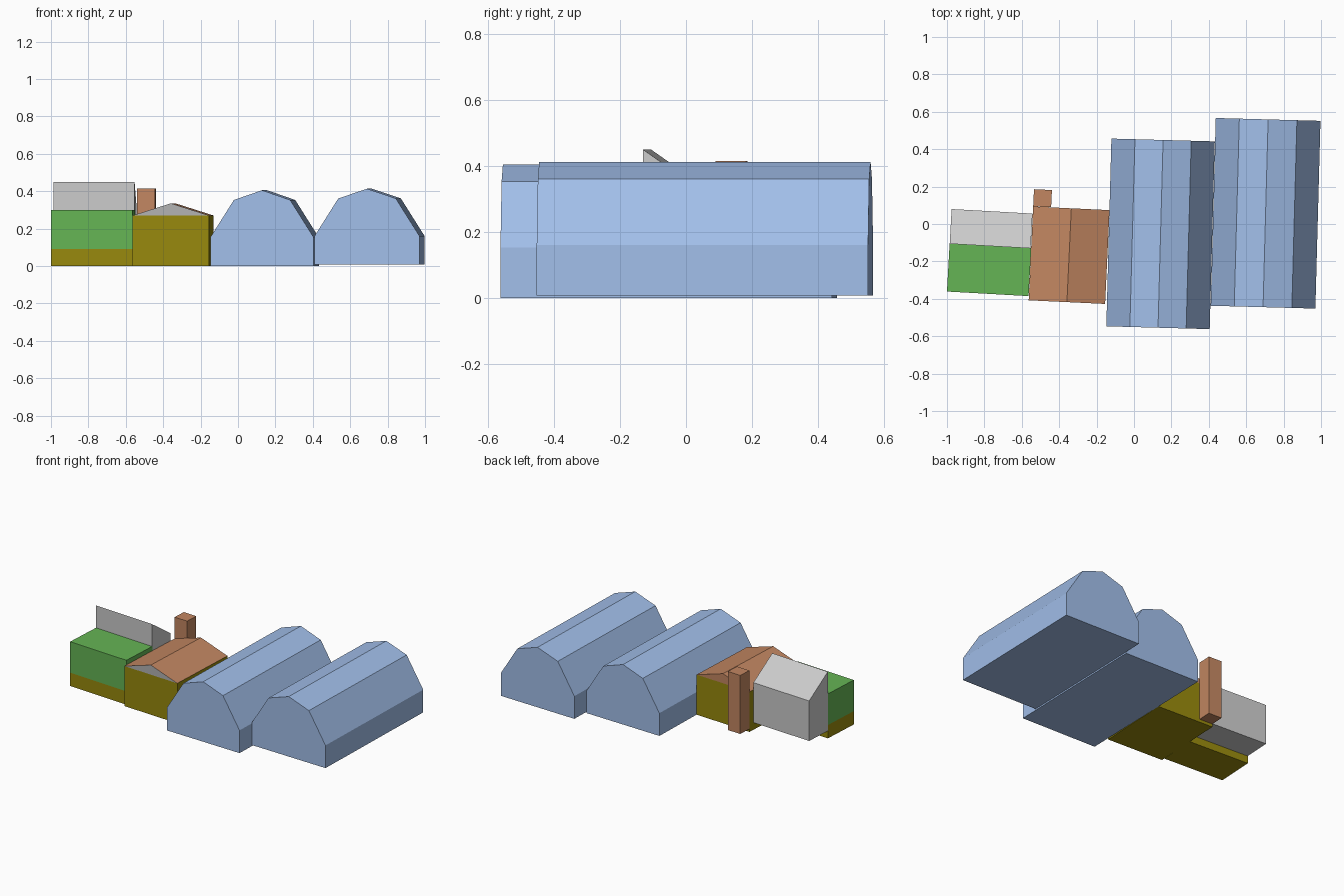
import bpy, bmesh
from math import radians, cos, sin

if "Cube" in bpy.data.objects:
    bpy.data.objects.remove(bpy.data.objects["Cube"])


def material(name, rgb):
    m = bpy.data.materials.new(name)
    m.diffuse_color = (*rgb, 1)
    m.use_nodes = True
    m.node_tree.nodes["Principled BSDF"].inputs["Base Color"].default_value = m.diffuse_color
    return m


BLUE = material("blue_metal", (0.36, 0.52, 0.82))
GREEN = material("green_cladding", (0.13, 0.46, 0.09))
OLIVE = material("olive_wall", (0.31, 0.25, 0.004))
BRICK = material("brick_orange", (0.54, 0.24, 0.12))


def prism(name, origin, degrees, profile, length, mat=None, front_grey=False):
    """Extrude a (across, height) profile backwards from the turned front edge."""
    a = radians(degrees)
    ox, oy = origin
    bm = bmesh.new()
    front, back = [[bm.verts.new((ox + u * cos(a) - d * sin(a),
                                  oy + u * sin(a) + d * cos(a), z))
                    for u, z in profile] for d in (0, length)]
    front_face = bm.faces.new(front)
    bm.faces.new(back[::-1])
    n = len(profile)
    for i in range(n):
        j = (i + 1) % n
        bm.faces.new((front[i], back[i], back[j], front[j]))
    if front_grey:
        front_face.material_index = 1
    bmesh.ops.recalc_face_normals(bm, faces=bm.faces)
    mesh = bpy.data.meshes.new(name)
    bm.to_mesh(mesh)
    bm.free()
    if mat:
        mesh.materials.append(mat)
    if front_grey:
        mesh.materials.append(material("grey_gable", (0.45, 0.45, 0.45)))
    ob = bpy.data.objects.new(name, mesh)
    bpy.context.collection.objects.link(ob)
    return ob


def rect(w, z0, z1):
    return [(0, z0), (w, z0), (w, z1), (0, z1)]


# Two gambrel barns
for name, origin, z, w in (("left_barn", (-0.148, -0.547), 0.0, 0.553),
                           ("right_barn", (0.41, -0.437), 0.008, 0.56)):
    shape = [(0, z), (w, z), (w, z + 0.153), (w - 0.126, z + 0.353),
             (w / 2, z + 0.405), (0.126, z + 0.353), (0, z + 0.153)]
    prism(name, origin, -1.55, shape, 1.004, BLUE)

# House with low gable roof and back chimney
corner = (-0.563, -0.408)
prism("house_walls", corner, -2.7, rect(0.409, 0, 0.27), 0.502, OLIVE)
prism("house_roof", corner, -2.7,
      [(0, 0.27), (0.409, 0.27), (0.2045, 0.335)], 0.502, BRICK, True)
prism("chimney", (-0.539, 0.094), -2.7, rect(0.096, 0.02, 0.415), 0.092, BRICK)

# Flat-roofed annex on a plinth
corner = (-1.0, -0.361)
prism("annex_plinth", corner, -3.2, rect(0.437, 0, 0.09), 0.256, OLIVE)
prism("annex_walls", corner, -3.2, rect(0.437, 0.09, 0.30), 0.256, GREEN)

# Grey lean-to behind the annex, sloping down to the back
prism("lean_to", (-0.553, -0.130), 86.8,
      [(0, 0.05), (0.186, 0.05), (0.186, 0.32), (0, 0.45)], 0.433)
